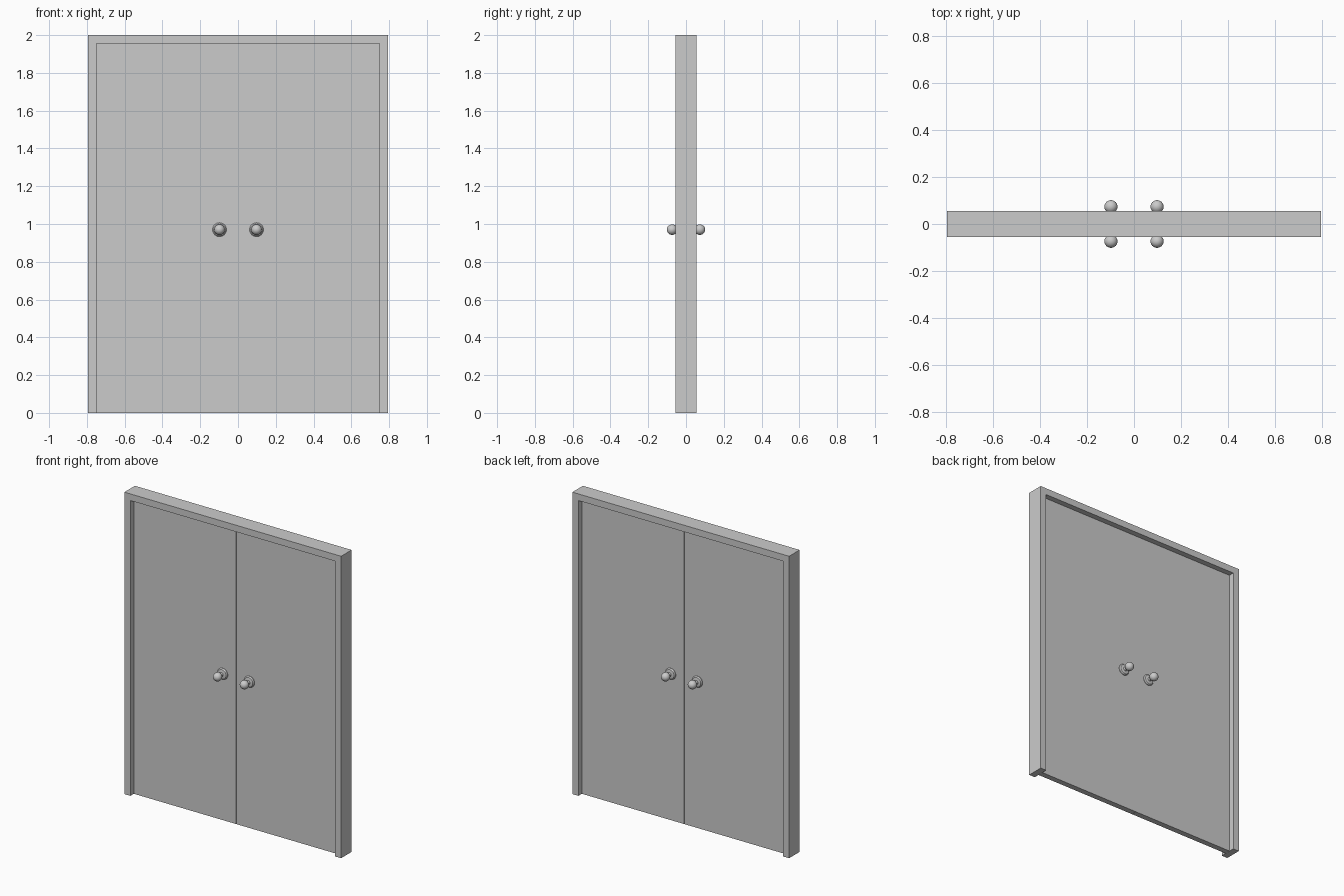
import bpy, bmesh, math

if "Cube" in bpy.data.objects:
    bpy.data.objects.remove(bpy.data.objects["Cube"])

W, H, D = 0.794, 2.0, 0.055      # frame half width, height, half depth
IW, IH = 0.75, 1.956             # opening half width, height
DOOR_T = 0.019                   # door half thickness
GAP = 0.001


def finish(name, bm):
    bmesh.ops.recalc_face_normals(bm, faces=bm.faces)
    me = bpy.data.meshes.new(name)
    bm.to_mesh(me)
    bm.free()
    ob = bpy.data.objects.new(name, me)
    bpy.context.collection.objects.link(ob)
    return ob


def extruded(name, outline, half):
    """Extrude an XZ outline symmetrically along Y."""
    bm = bmesh.new()
    face = bm.faces.new([bm.verts.new((x, -half, z)) for x, z in outline])
    new = bmesh.ops.extrude_face_region(bm, geom=[face])["geom"]
    verts = [v for v in new if isinstance(v, bmesh.types.BMVert)]
    bmesh.ops.translate(bm, verts=verts, vec=(0, 2 * half, 0))
    return finish(name, bm)


def knob(name, x, side):
    """Lathe rosette, neck and ball around the Y axis."""
    profile = [(0.037, 0.0), (0.037, 0.004), (0.031, 0.011), (0.013, 0.014), (0.011, 0.031)]
    centre, r = 0.0735 - DOOR_T, 0.028
    for i in range(11):
        a = math.radians(155 * (1 - i / 10))
        profile.append((r * math.sin(a), centre + r * math.cos(a)))
    profile = [(0.0, 0.0)] + profile
    bm = bmesh.new()
    pts = [bm.verts.new((p, side * d, 0)) for p, d in profile]
    edges = [bm.edges.new(pair) for pair in zip(pts, pts[1:])]
    bmesh.ops.spin(bm, geom=pts + edges, cent=(0, 0, 0), axis=(0, 1, 0),
                   angle=math.tau, steps=32)
    bmesh.ops.remove_doubles(bm, verts=bm.verts, dist=1e-5)
    ob = finish(name, bm)
    ob.location = (x, side * DOOR_T, 0.97)
    bpy.ops.object.select_all(action='DESELECT')
    ob.select_set(True)
    bpy.context.view_layer.objects.active = ob
    bpy.ops.object.shade_smooth_by_angle(angle=math.radians(35))


# Frame: two jambs and a lintel, open at the floor
extruded("door_frame", [(-W, 0), (-IW, 0), (-IW, IH), (IW, IH), (IW, 0),
                        (W, 0), (W, H), (-W, H)], D)

# Door leaves with a knob on each face
for label, s in (("left", -1), ("right", 1)):
    extruded(label + "_door", [(s * GAP, 0), (s * (IW - GAP), 0),
                               (s * (IW - GAP), IH - GAP), (s * GAP, IH - GAP)], DOOR_T)
    for face, side in (("front", -1), ("back", 1)):
        knob(f"{label}_{face}_knob", s * 0.098, side)
